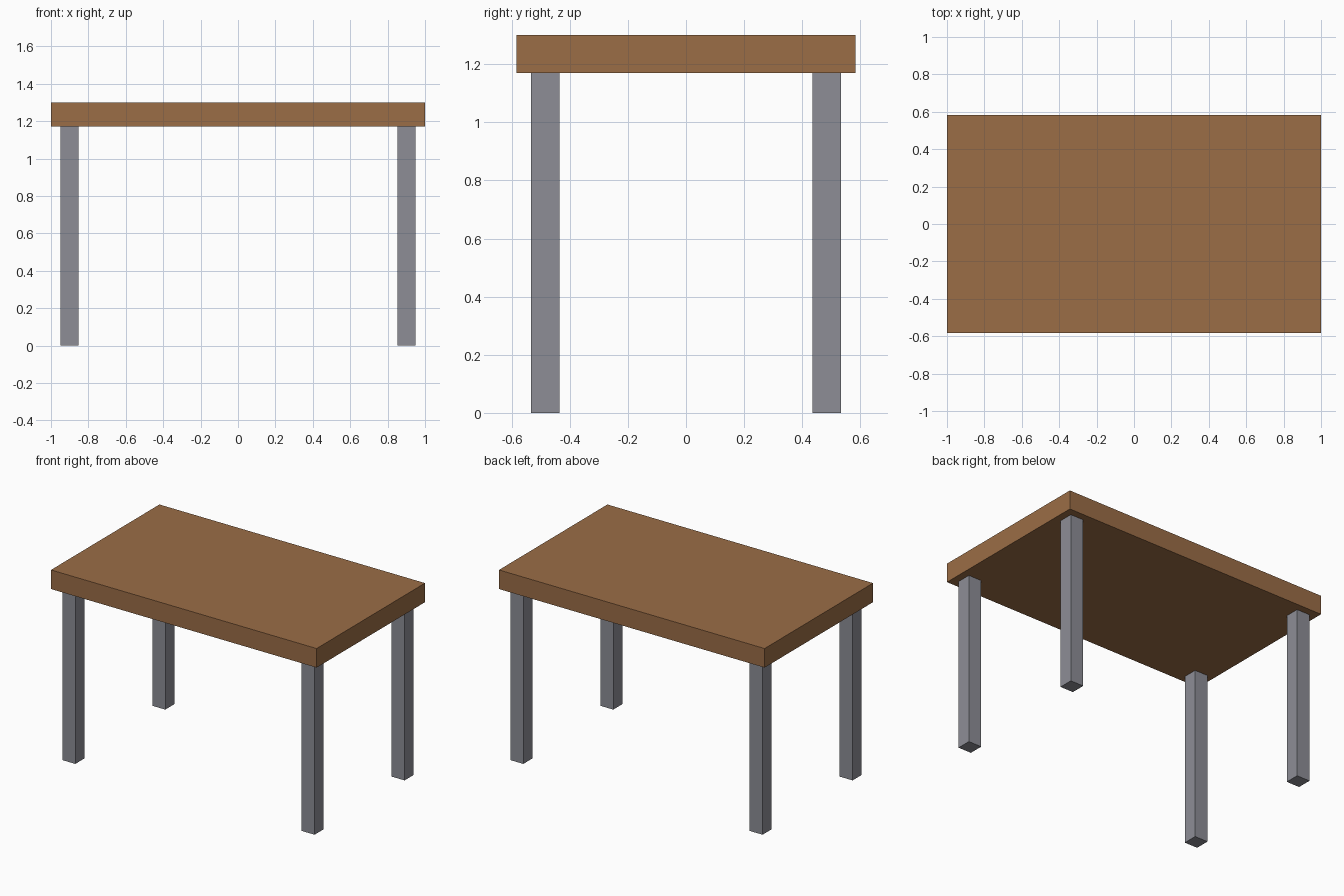
import bpy

if "Cube" in bpy.data.objects:
    bpy.data.objects.remove(bpy.data.objects["Cube"])


def material(name, rgb):
    mat = bpy.data.materials.new(name)
    mat.diffuse_color = (*rgb, 1.0)
    mat.use_nodes = True
    mat.node_tree.nodes["Principled BSDF"].inputs["Base Color"].default_value = mat.diffuse_color
    return mat


def box(name, lo, hi, mat):
    """Axis-aligned box between two corners."""
    centre = [(a + b) / 2 for a, b in zip(lo, hi)]
    bpy.ops.mesh.primitive_cube_add(size=1, location=centre)
    obj = bpy.context.object
    obj.name = name
    obj.scale = [b - a for a, b in zip(lo, hi)]
    bpy.ops.object.transform_apply(location=False, rotation=False, scale=True)
    obj.data.materials.append(mat)
    return obj


wood = material("brown wood", (0.328, 0.153, 0.061))
metal = material("grey metal", (0.266, 0.270, 0.305))

HALF_X, HALF_Y = 1.0, 0.583
TOP_Z, UNDER_Z = 1.30, 1.17
LEG, INSET = 0.098, 0.05

# Table top
box("table_top", (-HALF_X, -HALF_Y, UNDER_Z), (HALF_X, HALF_Y, TOP_Z), wood)

# Four square legs, inset from the corners
cx = HALF_X - INSET - LEG / 2
cy = HALF_Y - INSET - LEG / 2
for y_name, sy in (("front", -1), ("back", 1)):
    for x_name, sx in (("left", -1), ("right", 1)):
        x, y = sx * cx, sy * cy
        box(f"{y_name}_{x_name}_leg",
            (x - LEG / 2, y - LEG / 2, 0),
            (x + LEG / 2, y + LEG / 2, UNDER_Z), metal)
